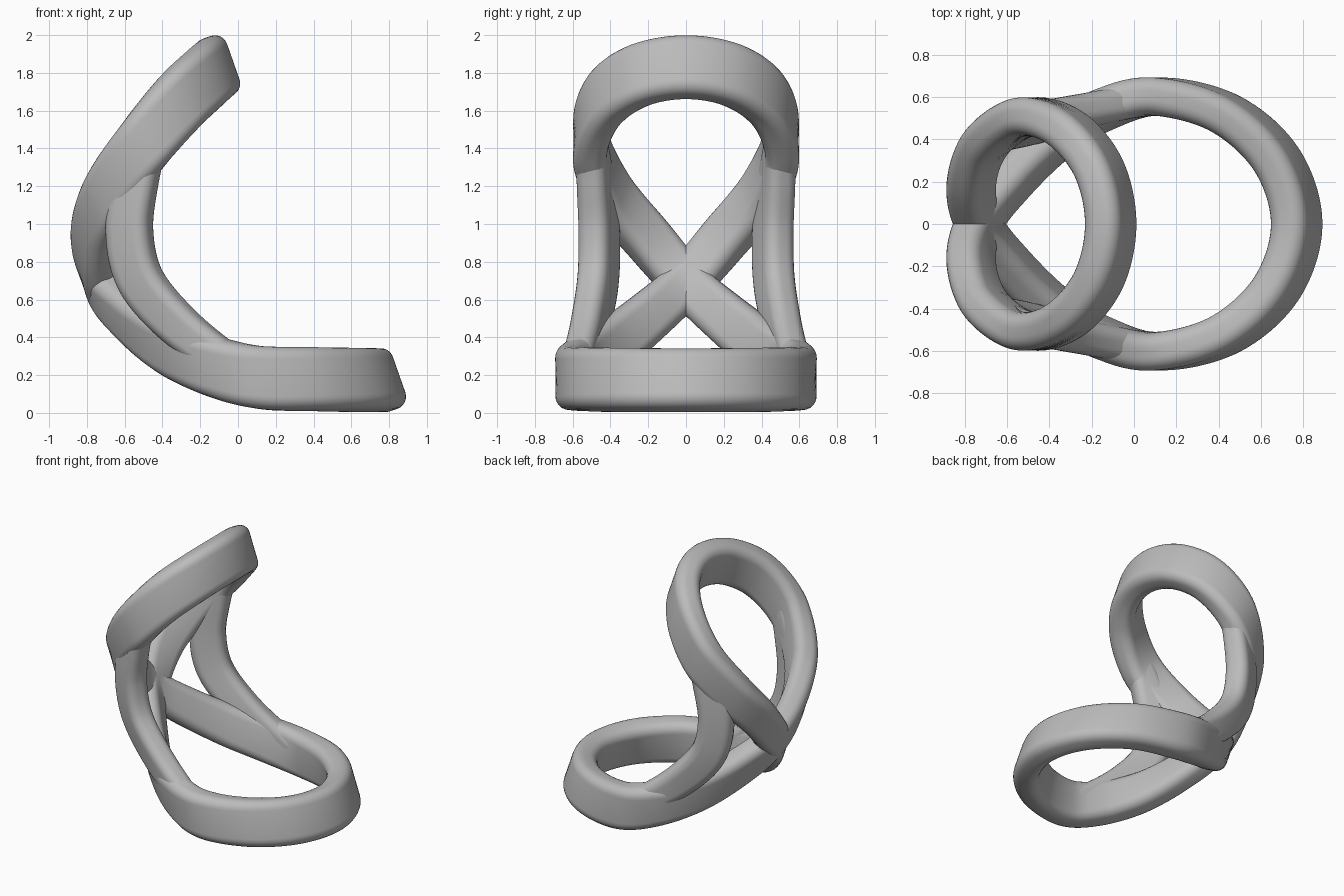
import bpy, bmesh, math
from mathutils import Vector

cube = bpy.data.objects.get("Cube")
if cube:
    bpy.data.objects.remove(cube, do_unlink=True)

grey = bpy.data.materials.new("satin grey")
grey.use_nodes = True
COLOUR = (0.5, 0.5, 0.5, 1)
grey.diffuse_color = COLOUR
grey.node_tree.nodes["Principled BSDF"].inputs["Base Color"].default_value = COLOUR


def spline(pts, closed, steps):
    """Centripetal Catmull-Rom curve, as (position, tangent) pairs."""
    pts = [Vector(p) for p in pts]
    n = len(pts)
    if not closed:
        pts = [2 * pts[0] - pts[1]] + pts + [2 * pts[-1] - pts[-2]]
    out = []
    for i in range(n if closed else n - 1):
        a, b, c, d = [pts[(i + k - 1) % n] if closed else pts[i + k] for k in range(4)]
        t0, t1, t2 = [(q - p).length ** 0.5 for p, q in ((a, b), (b, c), (c, d))]
        m1 = ((b - a) / t0 - (c - a) / (t0 + t1) + (c - b) / t1) * t1
        m2 = ((c - b) / t1 - (d - b) / (t1 + t2) + (d - c) / t2) * t1
        for s in range(steps + (not closed and i == n - 2)):
            u = s / steps
            p = (2*u**3 - 3*u**2 + 1)*b + (u**3 - 2*u**2 + u)*m1 + (3*u**2 - 2*u**3)*c + (u**3 - u**2)*m2
            t = (6*u*u - 6*u)*b + (3*u*u - 4*u + 1)*m1 + (6*u - 6*u*u)*c + (3*u*u - 2*u)*m2
            out.append((p, t.normalized()))
    return out


def rounded_section(width, thick, radius, seg=6):
    pts = []
    for k, (sx, sy) in enumerate(((1, 1), (-1, 1), (-1, -1), (1, -1))):
        for j in range(seg + 1):
            a = math.pi / 2 * (k + j / seg)
            pts.append((sx * (width / 2 - radius) + radius * math.cos(a),
                        sy * (thick / 2 - radius) + radius * math.sin(a)))
    return pts


def sweep(name, pts, shape, closed, steps=14):
    """Sweep a rounded bar; shape(p) gives its wide direction, width, thickness."""
    bm = bmesh.new()
    rings = []
    for p, t in spline(pts, closed, steps):
        up, width, thick = shape(p)
        side = t.cross(Vector(up)).normalized()
        wide = side.cross(t).normalized()
        section = rounded_section(width, thick, thick * 0.38)
        rings.append([bm.verts.new(p + wide * u + side * v) for u, v in section])
    n = len(rings[0])
    for i in range(len(rings) - (not closed)):
        r, q = rings[i], rings[(i + 1) % len(rings)]
        for j in range(n):
            bm.faces.new((r[j], r[(j + 1) % n], q[(j + 1) % n], q[j]))
    if not closed:
        bm.faces.new(rings[0])
        bm.faces.new(rings[-1])
    bmesh.ops.recalc_face_normals(bm, faces=bm.faces)
    mesh = bpy.data.meshes.new(name)
    bm.to_mesh(mesh)
    bm.free()
    obj = bpy.data.objects.new(name, mesh)
    bpy.context.collection.objects.link(obj)
    mesh.materials.append(grey)
    bpy.ops.object.select_all(action='DESELECT')
    obj.select_set(True)
    bpy.context.view_layer.objects.active = obj
    bpy.ops.object.shade_smooth_by_angle(angle=math.radians(40))


def flip(pts):
    return [(x, -y, z) for x, y, z in pts]


# Figure-eight band: upper and lower loops crossing at the back, slimmer there
crossing = (-0.73, 0, 0.69)
upper = [(-0.765, 0.2, 0.92), (-0.69, 0.39, 1.15), (-0.5, 0.505, 1.42),
         (-0.305, 0.437, 1.65), (-0.162, 0.252, 1.785)]
lower = [(-0.58, 0.2, 0.51), (-0.37, 0.4, 0.35), (-0.14, 0.54, 0.25),
         (0.1, 0.6, 0.19), (0.43, 0.52, 0.178), (0.675, 0.3, 0.174)]
path = ([crossing] + upper + [(-0.11, 0, 1.83)] + flip(upper)[::-1]
        + [crossing] + lower + [(0.768, 0, 0.173)] + flip(lower)[::-1])


def band_shape(p):
    reach = min(1, (p - Vector(crossing)).length / 1.2)
    return (-0.33, 0, 0.94), 0.245 + 0.09 * reach, 0.18


sweep("figure_eight_band", path, band_shape, True)


# Side struts joining the two loops, leaning inwards and widest at mid height
def strut_shape(p):
    f = max(0, math.sin(math.pi * (p.z - 0.2) / 1.27)) ** 0.5
    return (0.9, math.copysign(0.48 * f, p.y), 0.25), 0.15 + 0.1 * f, 0.15 + 0.02 * f


strut = [(-0.46, 0.503, 1.47), (-0.535, 0.48, 1.23), (-0.575, 0.46, 0.97), (-0.52, 0.465, 0.71),
         (-0.31, 0.51, 0.46), (-0.05, 0.57, 0.27), (0.1, 0.597, 0.2)]
for name, pts in (("left_strut", strut), ("right_strut", flip(strut))):
    sweep(name, pts, strut_shape, False)
